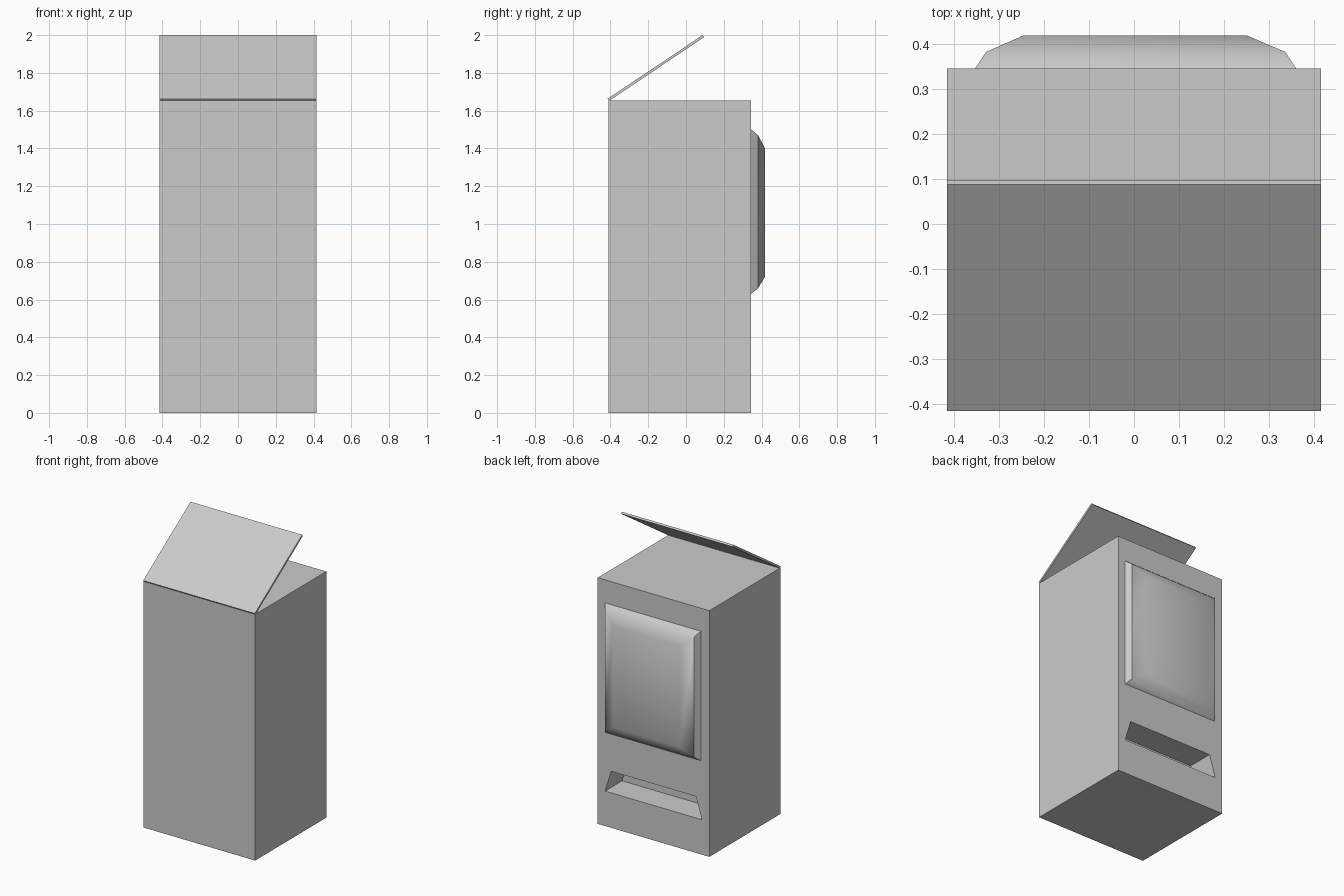
import bpy, bmesh

if "Cube" in bpy.data.objects:
    bpy.data.objects.remove(bpy.data.objects["Cube"])

BACK = 0.345  # y of the cabinet's back panel


def add_object(name, bm):
    bmesh.ops.recalc_face_normals(bm, faces=bm.faces)
    mesh = bpy.data.meshes.new(name)
    bm.to_mesh(mesh)
    bm.free()
    ob = bpy.data.objects.new(name, mesh)
    bpy.context.collection.objects.link(ob)
    return ob


def loft(bm, rings, cap_start=True):
    """Skin a list of rings; returns the vertex rings."""
    loops = [[bm.verts.new(p) for p in r] for r in rings]
    n = len(loops[0])
    for a, b in zip(loops, loops[1:]):
        for i in range(n):
            j = (i + 1) % n
            bm.faces.new((a[i], a[j], b[j], b[i]))
    bm.faces.new(loops[-1])
    if cap_start:
        bm.faces.new(loops[0])
    return loops


def rect_xz(x0, x1, z0, z1, y):
    return [(x0, y, z0), (x1, y, z0), (x1, y, z1), (x0, y, z1)]


# cabinet box
bm = bmesh.new()
loft(bm, [rect_xz(-0.415, 0.415, 0, 1.655, -0.41),
          rect_xz(-0.415, 0.415, 0, 1.655, BACK)])
cabinet = add_object("cabinet", bm)

# trapezoid slot cut into the back panel
slot = [(-0.36, 0.235), (0.36, 0.235), (0.315, 0.38), (-0.315, 0.38)]
bm = bmesh.new()
loft(bm, [[(x, y, z) for x, z in slot] for y in (BACK - 0.18, BACK + 0.05)])
cutter = add_object("slot_cutter", bm)
cutter.hide_render = True
cutter.hide_set(True)
cut = cabinet.modifiers.new("slot", 'BOOLEAN')
cut.operation = 'DIFFERENCE'
cut.solver = 'EXACT'
cut.object = cutter

# bulging panel on the back, softly shaded with crisp sides
bm = bmesh.new()
base, mid, top = loft(bm, [rect_xz(-0.353, 0.36, 0.63, 1.50, BACK),
                           rect_xz(-0.328, 0.335, 0.66, 1.47, 0.382),
                           rect_xz(-0.246, 0.251, 0.72, 1.40, 0.418)],
                      cap_start=False)
for f in bm.faces:
    f.smooth = True
crisp = list(zip(base, mid)) + [(mid[1], mid[2]), (mid[3], mid[0])]
for pair in crisp:
    bm.edges.get(pair).smooth = False
add_object("bulged_panel", bm)

# thin lid hinged open at the front edge
profile = [(-0.415, 1.663), (0.088, 2.0), (0.096, 1.989), (-0.407, 1.652)]
bm = bmesh.new()
loft(bm, [[(x, y, z) for y, z in profile] for x in (-0.415, 0.415)])
add_object("lid", bm)
